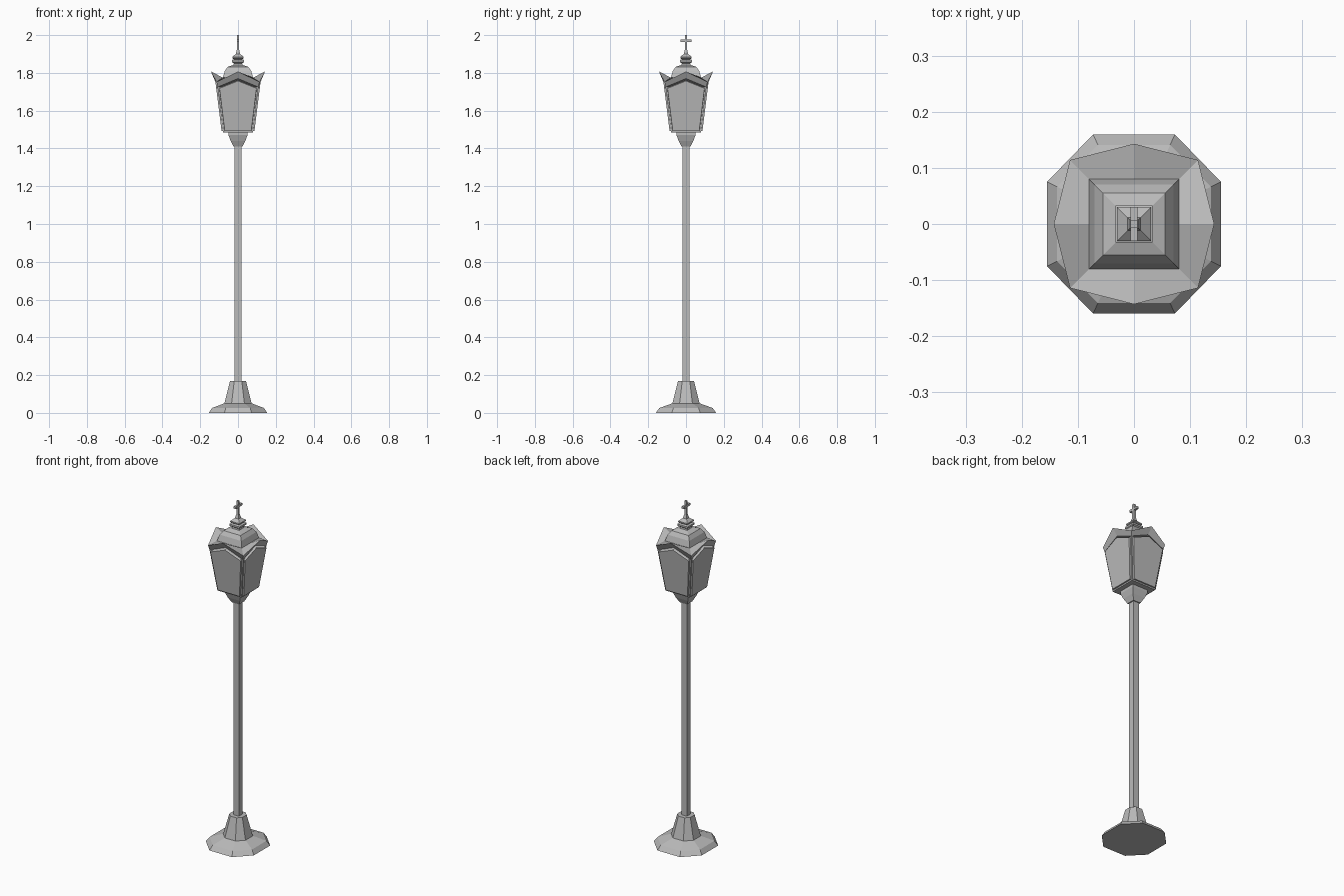
import bpy, bmesh

cube = bpy.data.objects.get("Cube")
if cube:
    bpy.data.objects.remove(cube, do_unlink=True)

GREY = (0.5, 0.5, 0.5, 1.0)
metal = bpy.data.materials.new("grey_metal")
metal.use_nodes = True
metal.diffuse_color = GREY
metal.node_tree.nodes["Principled BSDF"].inputs["Base Color"].default_value = GREY


def turned(points):
    """Repeat a quarter of a ring around the z axis."""
    ring = []
    for _ in range(4):
        ring += points
        points = [(-y, x, z) for x, y, z in points]
    return ring


def square(r, z):
    return turned([(r, r, z)])


def octagon(r, z, sy=1.0):
    b = r * 0.47
    return [(x, y * sy, z) for x, y, z in turned([(r, -b, z), (r, b, z)])]


def peaked(corner, zc, mid, zm):
    """Square ring whose side midpoints may rise and flare outwards."""
    return turned([(corner, corner, zc), (0, mid, zm)])


def finish(name, bm):
    bmesh.ops.recalc_face_normals(bm, faces=bm.faces[:])
    mesh = bpy.data.meshes.new(name)
    bm.to_mesh(mesh)
    bm.free()
    mesh.materials.append(metal)
    obj = bpy.data.objects.new(name, mesh)
    bpy.context.collection.objects.link(obj)


def skin(rings):
    """Join rings of equal count and cap both ends."""
    bm = bmesh.new()
    loops = [[bm.verts.new(p) for p in ring] for ring in rings]
    for low, high in zip(loops, loops[1:]):
        n = len(low)
        for i in range(n):
            j = (i + 1) % n
            bm.faces.new((low[i], low[j], high[j], high[i]))
    bm.faces.new(loops[0][::-1])
    bm.faces.new(loops[-1])
    return bm


def box(name, size, z):
    bm = bmesh.new()
    bmesh.ops.create_cube(bm, size=1)
    for v in bm.verts:
        v.co = [c * s for c, s in zip(v.co, size)]
        v.co.z += z
    finish(name, bm)


# Octagonal foot and tapered plinth
finish("foot", skin([octagon(0.155, 0, 1.03), octagon(0.137, 0.026, 1.03),
                     octagon(0.074, 0.05)]))
finish("plinth", skin([octagon(0.072, 0.05), octagon(0.042, 0.17)]))

# Square pole and flared collar
box("pole", (0.036, 0.036, 1.26), 0.79)
finish("collar", skin([square(0.024, 1.41), square(0.039, 1.44),
                       square(0.05, 1.47), square(0.05, 1.49)]))

# Lantern body: four peaked walls with recessed panes
bm = bmesh.new()
low = [bm.verts.new(p) for p in square(0.078, 1.485)]
top = [bm.verts.new(p) for p in peaked(0.108, 1.725, 0.1136, 1.77)]
walls = []
for i in range(4):
    j = (i + 1) % 4
    walls.append(bm.faces.new((low[i], low[j], top[2 * j],
                               top[2 * i + 1], top[2 * i])))
bm.faces.new(low[::-1])
bmesh.ops.recalc_face_normals(bm, faces=bm.faces[:])
bmesh.ops.inset_individual(bm, faces=walls, thickness=0.01, depth=0)
bmesh.ops.inset_individual(bm, faces=walls, thickness=0.002, depth=-0.008)
finish("lantern_body", bm)

# Roof: flared eaves folding in to a stepped square cap
finish("roof", skin([peaked(0.108, 1.725, 0.1136, 1.77),
                     peaked(0.114, 1.752, 0.143, 1.807),
                     peaked(0.08, 1.775, 0.08, 1.775),
                     peaked(0.07, 1.81, 0.07, 1.81),
                     peaked(0.055, 1.832, 0.055, 1.832),
                     peaked(0.025, 1.842, 0.025, 1.842)]))

# Finial with two square collars and a spire
finish("finial", skin([square(r, z) for r, z in (
    (0.025, 1.835), (0.022, 1.85), (0.033, 1.858), (0.033, 1.868), (0.022, 1.872),
    (0.03, 1.878), (0.03, 1.885), (0.012, 1.9), (0.007, 1.92))]))

# Cross at the tip
box("cross_stem", (0.013, 0.013, 0.09), 1.955)
box("cross_arm", (0.013, 0.06, 0.013), 1.97)
